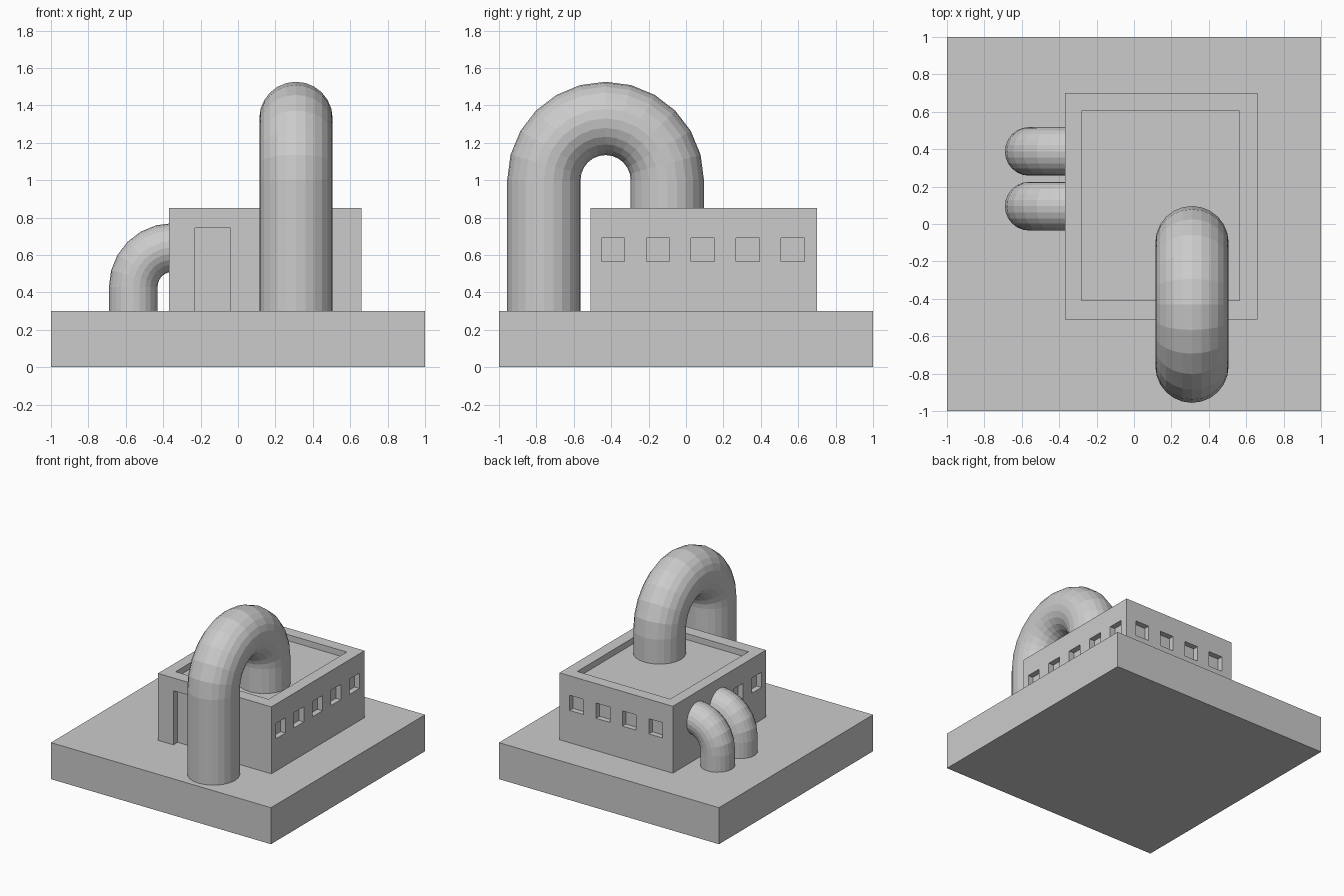
import bpy, bmesh
from math import sin, cos, pi
from mathutils import Vector

cube = bpy.data.objects.get("Cube")
if cube:
    bpy.data.objects.remove(cube, do_unlink=True)

GREY = (0.6, 0.6, 0.6, 1)
grey = bpy.data.materials.new("plain grey")
grey.use_nodes = True
grey.diffuse_color = GREY
grey.node_tree.nodes["Principled BSDF"].inputs["Base Color"].default_value = GREY


def add_box(bm, x0, x1, y0, y1, z0, z1):
    verts = bmesh.ops.create_cube(bm, size=1)["verts"]
    for v in verts:
        v.co = Vector((x1 if v.co.x > 0 else x0,
                       y1 if v.co.y > 0 else y0,
                       z1 if v.co.z > 0 else z0))


def finish(bm, name):
    bmesh.ops.recalc_face_normals(bm, faces=bm.faces)
    mesh = bpy.data.meshes.new(name)
    bm.to_mesh(mesh)
    bm.free()
    mesh.materials.append(grey)
    obj = bpy.data.objects.new(name, mesh)
    bpy.context.collection.objects.link(obj)
    return obj


def pipe(name, path, normals, side, radius, sides=24):
    """Sweep a circle along a planar path; normals lie in the path plane."""
    bm = bmesh.new()
    rings = []
    for p, n in zip(path, normals):
        angles = [2 * pi * i / sides for i in range(sides)]
        rings.append([bm.verts.new(p + radius * (n * cos(a) + side * sin(a)))
                      for a in angles])
    for a, b in zip(rings, rings[1:]):
        for i in range(sides):
            j = (i + 1) % sides
            bm.faces.new((a[i], a[j], b[j], b[i]))
    bm.faces.new(rings[0])
    bm.faces.new(rings[-1])
    return finish(bm, name)


def bent_pipe(name, centre, outward, side, bend, radius, steps, z_start, z_end=None):
    """Straight riser, then a bend in 15 degree steps, then an optional drop."""
    up = Vector((0, 0, 1))
    normals = [outward * cos(i * pi / 12) + up * sin(i * pi / 12)
               for i in range(steps + 1)]
    path = [centre + n * bend for n in normals]
    path.insert(0, Vector((path[0].x, path[0].y, z_start)))
    normals.insert(0, normals[0])
    if z_end is not None:
        path.append(Vector((path[-1].x, path[-1].y, z_end)))
        normals.append(normals[-1])
    return pipe(name, path, normals, side, radius)


# Base slab
bm = bmesh.new()
add_box(bm, -1, 1, -1, 1, 0, 0.3)
finish(bm, "base_slab")

# Building block
X0, X1, Y0, Y1, TOP = -0.37, 0.66, -0.51, 0.70, 0.85
bm = bmesh.new()
add_box(bm, X0, X1, Y0, Y1, 0.3, TOP)
building = finish(bm, "building")

# Cutter for sunken roof, doorway and windows
D, W, ZW0, ZW1 = 0.045, 0.0625, 0.565, 0.69
bm = bmesh.new()
add_box(bm, -0.28, 0.565, -0.41, 0.605, TOP - 0.05, TOP + 0.1)
add_box(bm, -0.23, -0.04, Y0 - 0.1, Y0 + 0.055, 0.2, 0.745)
for i in range(5):
    y = -0.39 + 0.24 * i
    add_box(bm, X1 - D, X1 + 0.1, y - W, y + W, ZW0, ZW1)
    if i < 2:
        add_box(bm, X0 - 0.1, X0 + D, y - W, y + W, ZW0, ZW1)
for i in range(4):
    x = -0.215 + 0.24 * i
    add_box(bm, x - W, x + W, Y1 - D, Y1 + 0.1, ZW0, ZW1)
cutter = finish(bm, "opening_cutter")
cutter.hide_render = True
cutter.hide_viewport = True
cut = building.modifiers.new("openings", "BOOLEAN")
cut.operation = "DIFFERENCE"
cut.solver = "EXACT"
cut.object = cutter

# Large arched pipe from the slab to the roof
bent_pipe("large_pipe", Vector((0.31, -0.43, 1.0)), Vector((0, -1, 0)),
          Vector((1, 0, 0)), 0.33, 0.196, 12, 0.29, 0.79)

# Pair of small elbow pipes entering the right wall
for label, y in (("front", 0.095), ("back", 0.388)):
    bent_pipe("small_pipe_" + label, Vector((-0.35, y, 0.43)), Vector((-1, 0, 0)),
              Vector((0, 1, 0)), 0.21, 0.13, 6, 0.29)
